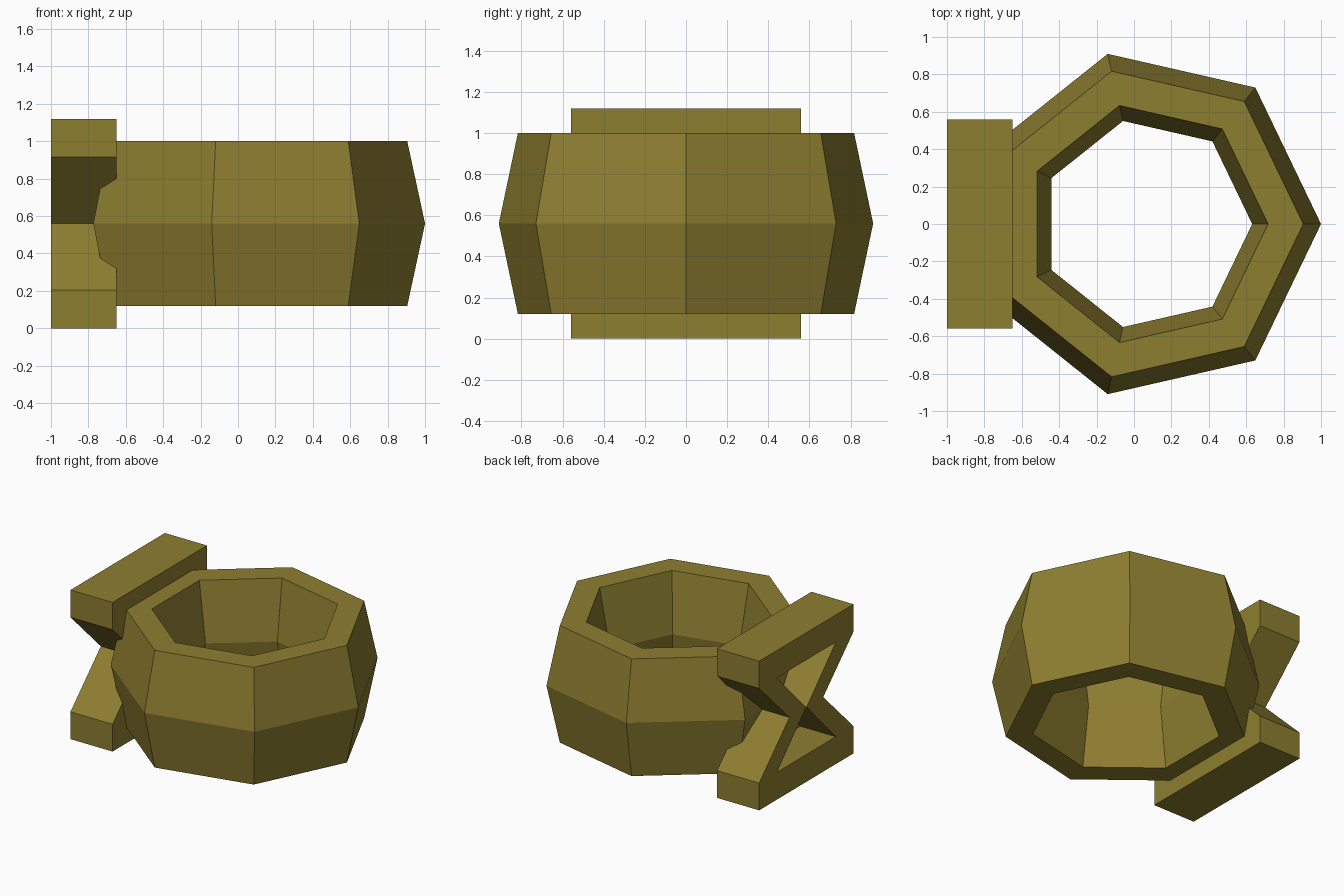
import bpy, bmesh
from math import cos, sin, pi, radians

if "Cube" in bpy.data.objects:
    bpy.data.objects.remove(bpy.data.objects["Cube"])

SIDES = 7
mat = bpy.data.materials.new("olive")
mat.diffuse_color = (0.27, 0.21, 0.03, 1)
mat.use_nodes = True
mat.node_tree.nodes["Principled BSDF"].inputs["Base Color"].default_value = mat.diffuse_color


def add_object(name, mesh):
    ob = bpy.data.objects.new(name, mesh)
    bpy.context.collection.objects.link(ob)
    mesh.materials.append(mat)
    return ob


# Seven-sided band: closed (radius, z) section swept around its axis
section = [(0.838, 0.12), (0.933, 0.56), (0.838, 1.0),
           (0.65, 1.0), (0.565, 0.56), (0.65, 0.12)]
bm = bmesh.new()
rings = []
for i in range(SIDES):
    a = 2 * pi * i / SIDES
    rings.append([bm.verts.new((r * cos(a), r * sin(a), z)) for r, z in section])
for i in range(SIDES):
    a, b = rings[i], rings[(i + 1) % SIDES]
    for j in range(len(section)):
        k = (j + 1) % len(section)
        bm.faces.new((a[j], b[j], b[k], a[k]))
bmesh.ops.recalc_face_normals(bm, faces=bm.faces)
mesh = bpy.data.meshes.new("band")
bm.to_mesh(mesh)
bm.free()
add_object("band", mesh).location.x = 0.067

# Hourglass frame: mirrored outline with an hourglass hole, extruded along x
outer = [(0.56, 0), (0.56, 0.205), (0.2, 0.56), (0.56, 0.915), (0.56, 1.12)]
inner = [(0.35, 0.205), (0.004, 0.56), (0.35, 0.915)]
curve = bpy.data.curves.new("frame_profile", 'CURVE')
curve.dimensions = '2D'
curve.fill_mode = 'BOTH'
curve.extrude = 0.175
for half in (outer, inner):
    pts = half + [(-y, z) for y, z in reversed(half)]
    sp = curve.splines.new('POLY')
    sp.points.add(len(pts) - 1)
    for p, (y, z) in zip(sp.points, pts):
        p.co = (y, z, 0, 1)
    sp.use_cyclic_u = True
profile = bpy.data.objects.new("frame_profile", curve)
bpy.context.collection.objects.link(profile)
bpy.context.view_layer.update()
deps = bpy.context.evaluated_depsgraph_get()
mesh = bpy.data.meshes.new_from_object(profile.evaluated_get(deps))
bpy.data.objects.remove(profile)

# Weld the frame and keep its faces flat
bm = bmesh.new()
bm.from_mesh(mesh)
bmesh.ops.remove_doubles(bm, verts=bm.verts, dist=0.0005)
bmesh.ops.recalc_face_normals(bm, faces=bm.faces)
for f in bm.faces:
    f.smooth = False
    f.material_index = 0
bm.to_mesh(mesh)
bm.free()
mesh.materials.clear()
frame = add_object("hourglass_frame", mesh)
frame.rotation_euler = (radians(90), 0, radians(90))
frame.location.x = -0.825
